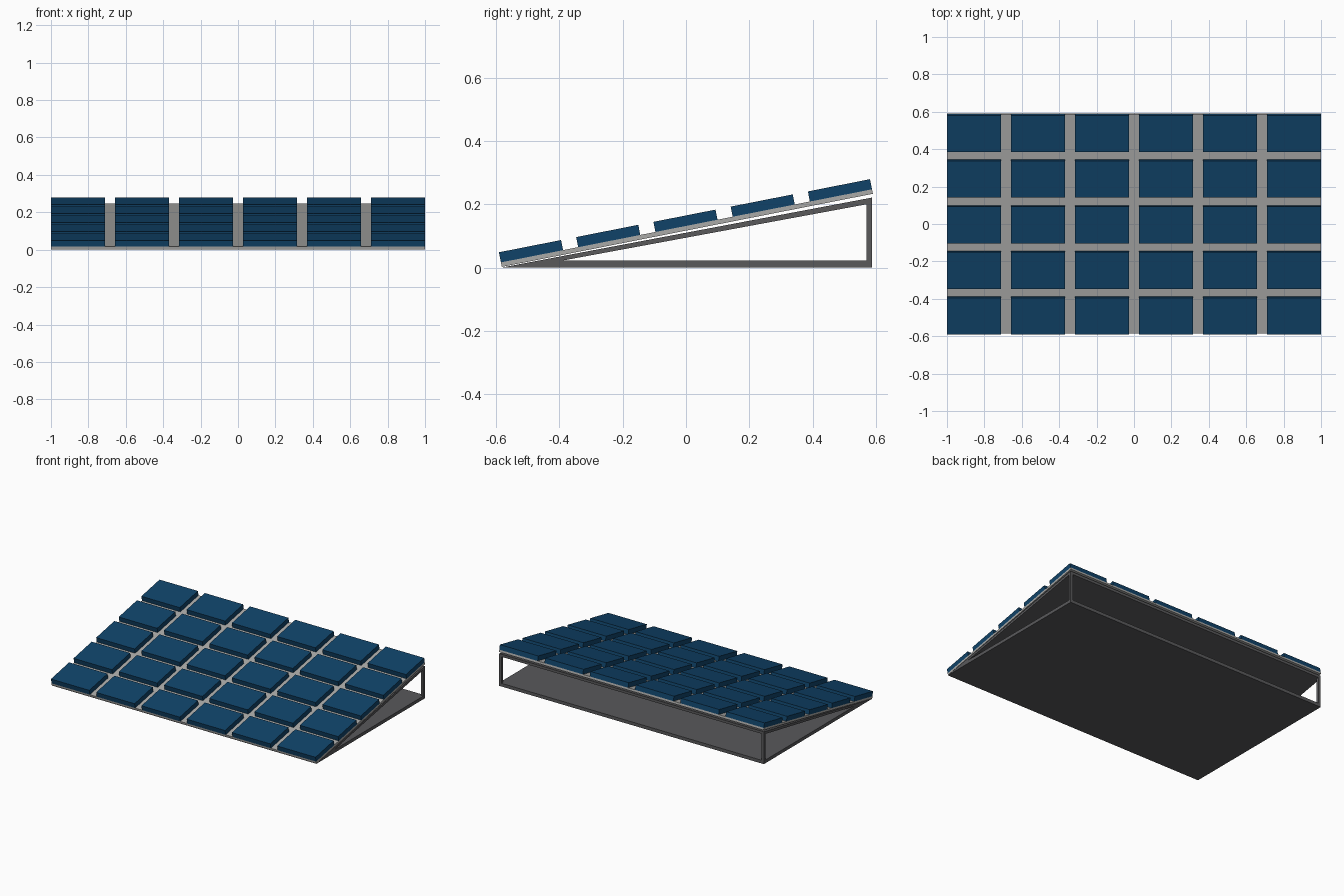
import bpy, bmesh, math

if "Cube" in bpy.data.objects:
    bpy.data.objects.remove(bpy.data.objects["Cube"])

ANGLE = math.atan(0.197)          # tilt of the panel
U = (math.cos(ANGLE), math.sin(ANGLE))    # up the slope (y, z)
N = (-math.sin(ANGLE), math.cos(ANGLE))   # away from the slope
ORIGIN = (-0.582, 0.002)          # lower front edge of the backing board
LENGTH, BOARD_T, CELL_T = 1.195, 0.0145, 0.0325
COLS, ROWS = 6, 5
CELL_W, CELL_L = 0.29, 0.2


def material(name, rgb):
    m = bpy.data.materials.new(name)
    m.diffuse_color = (*rgb, 1)
    m.use_nodes = True
    m.node_tree.nodes["Principled BSDF"].inputs["Base Color"].default_value = m.diffuse_color
    return m


def prism(bm, profile, x0, x1):
    """Extrude a (y, z) outline along x."""
    face = bm.faces.new([bm.verts.new((x0, y, z)) for y, z in profile])
    out = bmesh.ops.extrude_face_region(bm, geom=[face])
    verts = [g for g in out["geom"] if isinstance(g, bmesh.types.BMVert)]
    bmesh.ops.translate(bm, verts=verts, vec=(x1 - x0, 0, 0))


def build(name, parts, mat):
    bm = bmesh.new()
    for part in parts:
        prism(bm, *part)
    bmesh.ops.recalc_face_normals(bm, faces=bm.faces)
    mesh = bpy.data.meshes.new(name)
    bm.to_mesh(mesh)
    bm.free()
    mesh.materials.append(mat)
    bpy.context.collection.objects.link(bpy.data.objects.new(name, mesh))


def sloped(u0, u1, n0, n1):
    """Rectangle in slope coordinates, returned as (y, z) points."""
    return [(ORIGIN[0] + u * U[0] + n * N[0], ORIGIN[1] + u * U[1] + n * N[1])
            for u, n in ((u0, n0), (u1, n0), (u1, n1), (u0, n1))]


blue = material("cell_blue", (0.005, 0.055, 0.14))
light = material("board_grey", (0.4, 0.4, 0.39))
dark = material("frame_grey", (0.1, 0.1, 0.105))

# Wedge stand: floor and sloped plate meeting at the front
wedge = [(-0.582, 0), (0.588, 0), (0.588, 0.022), (-0.39, 0.022),
         (0.588, 0.203), (0.588, 0.221)]
build("wedge_stand", [(wedge, -1, 1)], dark)

# Rear corner posts
post = [(0.571, 0.012), (0.588, 0.012), (0.588, 0.212), (0.571, 0.209)]
for side, x in (("left", -1), ("right", 0.982)):
    build(f"rear_post_{side}", [(post, x, x + 0.018)], dark)

# Backing board
build("backing_board", [(sloped(0, LENGTH, 0, BOARD_T), -1, 1)], light)

# Grid of cells
for r in range(ROWS):
    u = r * (LENGTH - CELL_L) / (ROWS - 1)
    outline = sloped(u, u + CELL_L, BOARD_T, BOARD_T + CELL_T)
    xs = [-1 + c * (2 - CELL_W) / (COLS - 1) for c in range(COLS)]
    build(f"cell_row_{r + 1}", [(outline, x, x + CELL_W) for x in xs], blue)
